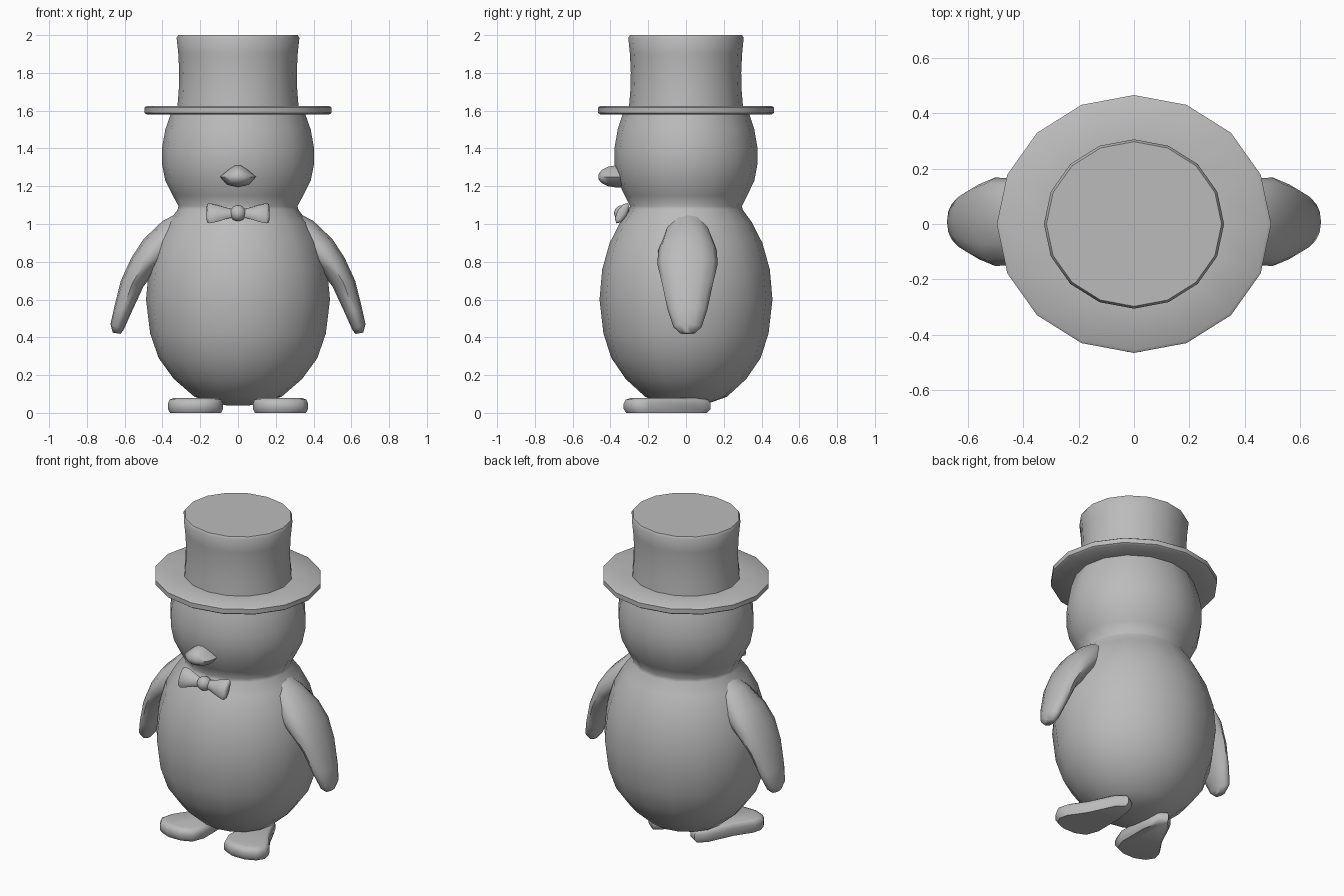
import bpy, bmesh, math
from mathutils import Vector, Matrix

if "Cube" in bpy.data.objects:
    bpy.data.objects.remove(bpy.data.objects["Cube"], do_unlink=True)

grey = bpy.data.materials.new("plain grey")
grey.use_nodes = True
GREY = (0.5, 0.5, 0.5, 1)
grey.diffuse_color = GREY
grey.node_tree.nodes["Principled BSDF"].inputs["Base Color"].default_value = GREY


def finish(bm, name, angle=40):
    """Turn a bmesh into a smooth shaded object."""
    bmesh.ops.recalc_face_normals(bm, faces=bm.faces)
    mesh = bpy.data.meshes.new(name)
    bm.to_mesh(mesh)
    bm.free()
    mesh.materials.append(grey)
    obj = bpy.data.objects.new(name, mesh)
    bpy.context.collection.objects.link(obj)
    bpy.ops.object.select_all(action="DESELECT")
    obj.select_set(True)
    bpy.context.view_layer.objects.active = obj
    bpy.ops.object.shade_smooth_by_angle(angle=math.radians(angle))
    return obj


def loft(name, rings, angle=40, matrix=None):
    """Skin a list of equal rings of points and cap both ends."""
    bm = bmesh.new()
    loops = [[bm.verts.new(p) for p in ring] for ring in rings]
    n = len(loops[0])
    for a, b in zip(loops, loops[1:]):
        for i in range(n):
            j = (i + 1) % n
            bm.faces.new((a[i], a[j], b[j], b[i]))
    bm.faces.new(loops[0])
    bm.faces.new(loops[-1])
    if matrix:
        bm.transform(matrix)
    return finish(bm, name, angle)


def circle(n):
    return [(math.cos(math.tau * i / n), math.sin(math.tau * i / n)) for i in range(n)]


def lathe(name, profile, depth=0.94, sides=16, angle=40):
    """Elliptical turning around z from (radius, height) pairs."""
    rings = [[(r * c, r * s * depth, z) for c, s in circle(sides)] for r, z in profile]
    return loft(name, rings, angle)


def mirrored(name, side, rings, angle=40, matrix=None):
    flipped = [[(side * x, y, z) for x, y, z in ring] for ring in rings]
    return loft(name, flipped, angle, matrix)


SIDES = (("left", 1), ("right", -1))

# Body and head in one turned form with a pinched neck
lathe("body_and_head", [
    (.06, .04), (.14, .055), (.23, .085), (.34, .18), (.42, .29), (.465, .42),
    (.487, .6), (.472, .76), (.43, .9), (.37, 1.01), (.32, 1.075), (.315, 1.095),
    (.345, 1.15), (.385, 1.23), (.403, 1.32), (.403, 1.4), (.385, 1.5),
    (.35, 1.6)], angle=60)

# Top hat
lathe("hat_brim", [
    (.3, 1.58), (.483, 1.58), (.495, 1.588), (.495, 1.617), (.483, 1.625), (.3, 1.625)])
lathe("hat_crown", [
    (.322, 1.61), (.314, 1.7), (.311, 1.8), (.316, 1.9), (.325, 1.985), (.316, 2)])

# Flippers: each station has outer x, z, inner x, z and half width
ARM = [
    (.27, 1.085, .24, .95, .08),
    (.4, 1.015, .3, .86, .125),
    (.5, .92, .37, .8, .155),
    (.565, .82, .435, .755, .16),
    (.62, .7, .5, .67, .135),
    (.655, .56, .565, .53, .105),
    (.675, .47, .605, .44, .075),
    (.663, .425, .622, .418, .04)]
arm_rings = []
for ox, oz, ix, iz, width in ARM:
    outer, inner = Vector((ox, 0, oz)), Vector((ix, 0, iz))
    mid, half = (outer + inner) / 2, (outer - inner) / 2
    arm_rings.append([tuple(mid + half * c + Vector((0, width * s + .008, 0)))
                      for c, s in circle(12)])
for label, side in SIDES:
    mirrored(label + "_flipper", side, arm_rings, 60)

# Feet: flat wedge outline with rounded rims, narrow at the heel
FOOT = [(.1, .1), (.15, .13), (.2, .09), (.28, -.08), (.355, -.19), (.37, -.25),
        (.34, -.3), (.27, -.33), (.18, -.33), (.11, -.3), (.08, -.22), (.08, -.02)]
cx, cy = .22, -.13
foot_rings = []
for scale, z in ((.93, 0), (1, .02), (1, .05), (.95, .07), (.82, .078)):
    foot_rings.append([(cx + (x - cx) * scale, cy + (y - cy) * scale, z) for x, y in FOOT])
for label, side in SIDES:
    mirrored(label + "_foot", side, foot_rings, 50)

# Beak: peaked outline shrinking to a blunt tip
BEAK = [(.095, 0), (.05, .038), (.015, .06), (-.015, .06), (-.05, .038), (-.095, 0),
        (-.06, -.042), (0, -.056), (.06, -.042)]
beak_rings = []
for scale, y in ((1, -.33), (1, -.375), (.88, -.415), (.6, -.447), (.25, -.462)):
    beak_rings.append([(x * scale, y, 1.25 + z * scale) for x, z in BEAK])
loft("beak", beak_rings, 60)

# Bow tie, leaning back against the chest
lean = Matrix.Translation((0, -.338, 1.057)) @ Matrix.Rotation(math.radians(-30), 4, "X")
wing_rings = []
for x, thick, tall in ((.02, .018, .024), (.06, .022, .034), (.11, .028, .052),
                       (.15, .028, .062), (.163, .02, .056), (.166, .01, .04)):
    wing_rings.append([(x, thick * c, tall * s) for c, s in circle(8)])
for label, side in SIDES:
    mirrored(label + "_bow", side, wing_rings, 60, lean)

bm = bmesh.new()
bmesh.ops.create_uvsphere(bm, u_segments=12, v_segments=8, radius=.043)
bm.transform(lean)
finish(bm, "bow_knot", 60)
